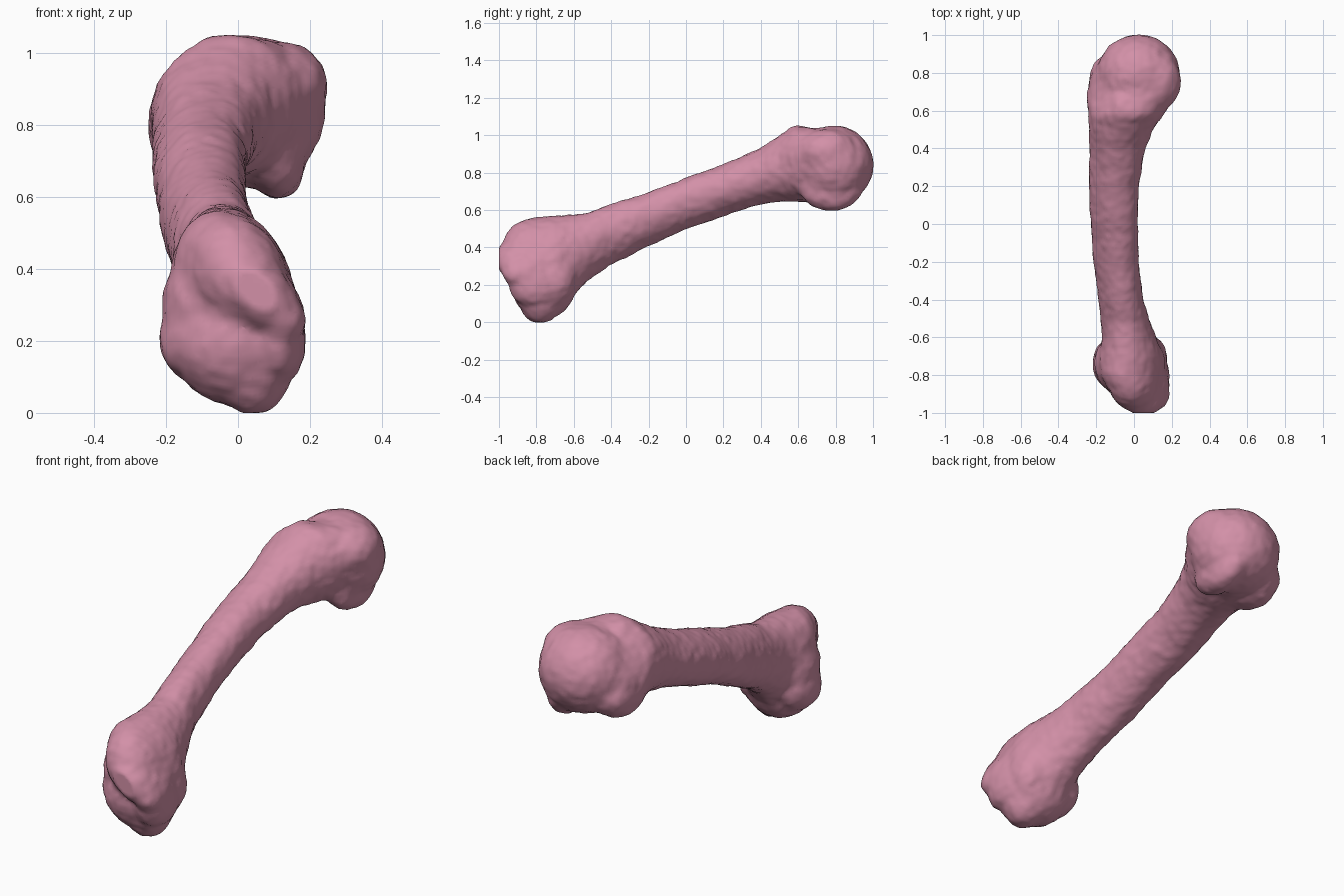
import bpy, bmesh, math
from mathutils import Matrix, noise

default = bpy.data.objects.get("Cube")
if default:
    bpy.data.objects.remove(default, do_unlink=True)

# One flat bone colour
pink = bpy.data.materials.new("bone pink")
pink.use_nodes = True
pink.diffuse_color = (0.65, 0.28, 0.39, 1)
pink.node_tree.nodes["Principled BSDF"].inputs["Base Color"].default_value = pink.diffuse_color

SIDES = 32


def add_loft(bm, stations):
    """Skin oval sections given as y, left, right, bottom, top, lean."""
    rings = []
    for y, left, right, low, high, lean in stations:
        ring = []
        for i in range(SIDES):
            t = math.tau * i / SIDES
            x = (left + right) / 2 + (right - left) / 2 * math.cos(t)
            z = (low + high) / 2 + (high - low) / 2 * math.sin(t + lean)
            ring.append(bm.verts.new((x, y, z)))
        rings.append(ring)
    for a, b in zip(rings, rings[1:]):
        for i in range(SIDES):
            j = (i + 1) % SIDES
            bm.faces.new((a[i], a[j], b[j], b[i]))
    bm.faces.new(rings[0])
    bm.faces.new(rings[-1])


def add_lobe(bm, centre, radii, roll=0):
    """Ellipsoid knob, rolled about y."""
    place = (Matrix.Translation(centre) @ Matrix.Rotation(roll, 4, "Y")
             @ Matrix.Diagonal((*radii, 1)))
    bmesh.ops.create_uvsphere(bm, u_segments=32, v_segments=20, radius=1, matrix=place)


bm = bmesh.new()

# Shaft, flaring into both ends
add_loft(bm, [
    (-.92, -.11, .12, .24, .525, -.3),
    (-.8, -.18, .16, .14, .565, -.25),
    (-.7, -.19, .165, .08, .57, -.15),
    (-.6, -.17, .12, .14, .575, -.1),
    (-.52, -.175, .085, .225, .59, 0),
    (-.4, -.19, .05, .305, .635, .1),
    (-.2, -.215, .025, .405, .695, .15),
    (0, -.23, .022, .495, .775, .15),
    (.2, -.24, .025, .565, .845, .15),
    (.4, -.237, .062, .63, .935, .1),
    (.5, -.24, .1, .645, 1.0, .1),
    (.58, -.245, .16, .645, 1.055, .1),
    (.68, -.252, .21, .64, 1.04, .25),
    (.8, -.225, .22, .65, 1.035, .3),
    (.9, -.15, .17, .69, 1.0, .2),
])

# Rounded far head, its full upper corner, top ridge and lower knuckles
add_lobe(bm, (.023, .79, .84), (.222, .213, .212))
add_lobe(bm, (.125, .76, .91), (.125, .16, .125))
add_lobe(bm, (-.06, .61, .94), (.09, .11, .112))
add_lobe(bm, (.095, .775, .73), (.09, .175, .14), roll=-.2)
add_lobe(bm, (-.135, .73, .74), (.108, .17, .118))

# Near joint: upper lobe with a slanted forward tip and a small outer point
add_lobe(bm, (0, -.81, .38), (.135, .18, .185), roll=-.4)
add_lobe(bm, (.05, -.895, .34), (.085, .125, .15), roll=-.8)
add_lobe(bm, (.09, -.84, .3), (.085, .145, .14), roll=-.45)
add_lobe(bm, (.125, -.905, .255), (.065, .08, .06))

# Near joint: broad lower lobe and the swellings on its sides
add_lobe(bm, (-.01, -.76, .2), (.18, .175, .18))
add_lobe(bm, (.04, -.78, .13), (.11, .12, .137))
add_lobe(bm, (-.13, -.74, .21), (.09, .13, .12))
add_lobe(bm, (-.095, -.74, .3), (.118, .15, .15))
add_lobe(bm, (.11, -.81, .2), (.08, .14, .12))
add_lobe(bm, (.09, -.72, .23), (.085, .13, .14))

bmesh.ops.recalc_face_normals(bm, faces=bm.faces[:])
mesh = bpy.data.meshes.new("bone")
bm.to_mesh(mesh)
bm.free()
bone = bpy.data.objects.new("bone", mesh)
bpy.context.collection.objects.link(bone)

# Fuse the parts into one skin and soften the joins
remesh = bone.modifiers.new("fuse", "REMESH")
remesh.mode = "VOXEL"
remesh.voxel_size = .016
soften = bone.modifiers.new("soften", "SMOOTH")
soften.factor = .5
soften.iterations = 12
bpy.context.view_layer.update()
fused = bpy.data.meshes.new_from_object(
    bone.evaluated_get(bpy.context.evaluated_depsgraph_get()))
bone.modifiers.clear()
bone.data = fused

# Slight surface roughness, with flat worn facets on the near end and base
normals = [v.normal.copy() for v in fused.vertices]
for v, normal in zip(fused.vertices, normals):
    v.co += normal * (noise.noise(v.co * 9) * .004 + noise.noise(v.co * 28) * .004)
    v.co.y = max(v.co.y, -1)
    v.co.z = max(v.co.z, 0)

fused.materials.clear()
fused.materials.append(pink)
bpy.context.view_layer.objects.active = bone
bone.select_set(True)
bpy.ops.object.shade_smooth_by_angle(angle=math.radians(40))
